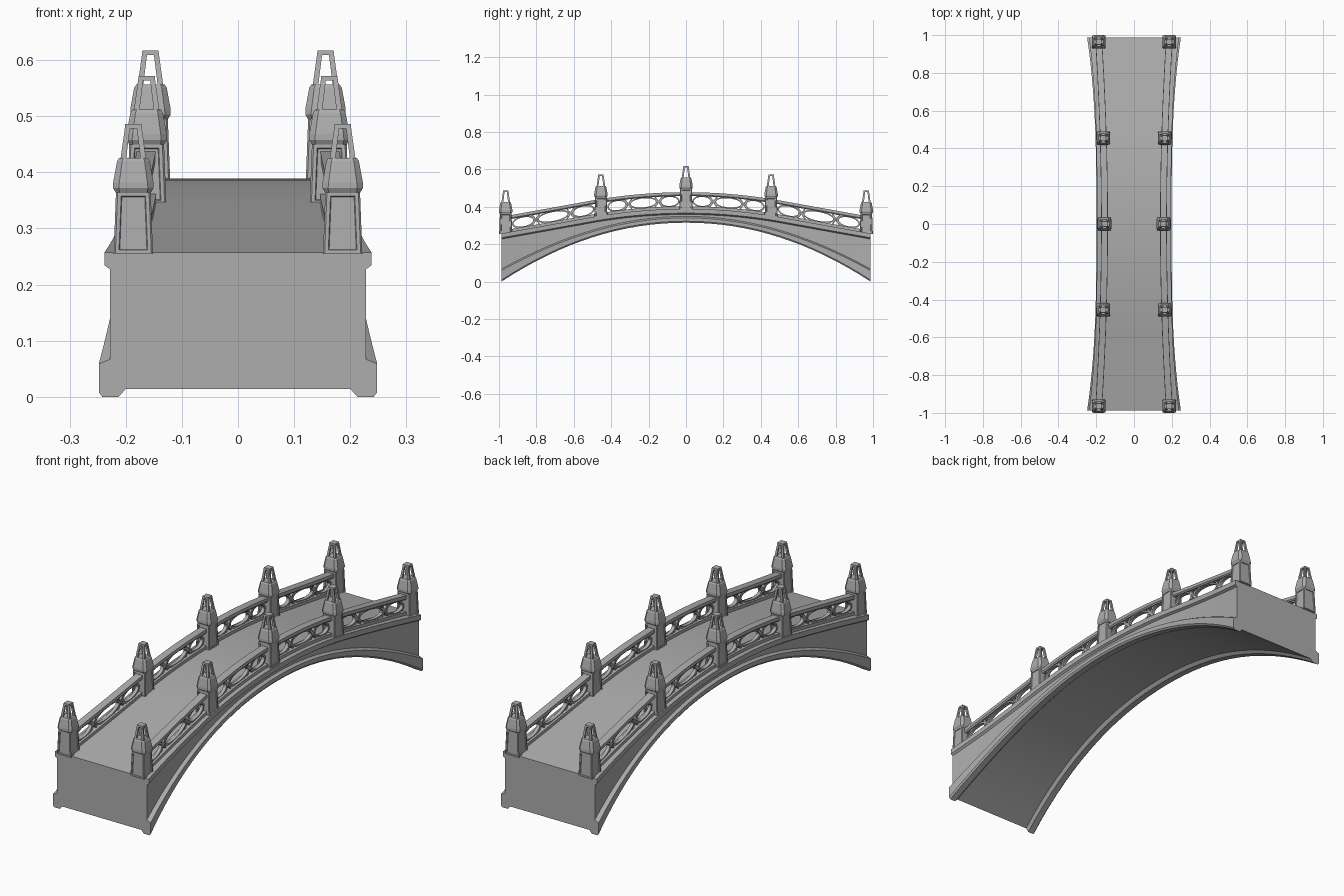
import bpy, bmesh, math

if "Cube" in bpy.data.objects:
    bpy.data.objects.remove(bpy.data.objects["Cube"])

END = 0.987
STATIONS = [END * (i / 16 - 1) for i in range(33)]

stone = bpy.data.materials.new("dark_stone")
stone.diffuse_color = (0.42, 0.42, 0.42, 1)
stone.use_nodes = True
stone.node_tree.nodes["Principled BSDF"].inputs["Base Color"].default_value = stone.diffuse_color

# --- curves that drive the whole bridge ---
def frac(y):
    return abs(y) / END

def deck_z(y):
    y = abs(y)
    return 0.389 - 0.175 * y * y if y < 0.5 else 0.345 - 0.18 * (y - 0.5)

def arch_z(y):
    return 0.315 * (1 - frac(y) ** 2.05)

def rail_x(y):
    return 0.156 + 0.032 * frac(y) ** 2

def make_object(name, bm, mirror=False, smooth=False):
    bmesh.ops.recalc_face_normals(bm, faces=bm.faces[:])
    mesh = bpy.data.meshes.new(name)
    bm.to_mesh(mesh)
    bm.free()
    mesh.materials.append(stone)
    ob = bpy.data.objects.new(name, mesh)
    bpy.context.collection.objects.link(ob)
    if mirror:
        ob.modifiers.new("mirror", 'MIRROR').use_axis = (True, False, False)
    if smooth:
        bpy.ops.object.select_all(action='DESELECT')
        ob.select_set(True)
        bpy.context.view_layer.objects.active = ob
        bpy.ops.object.shade_smooth_by_angle(angle=math.radians(20))
    return ob

def loft(bm, loops, closed=False):
    """Skin a list of equal-length point loops; cap the ends unless closed."""
    rings = [[bm.verts.new(p) for p in loop] for loop in loops]
    n = len(rings[0])
    sides = []
    count = len(rings) if closed else len(rings) - 1
    for i in range(count):
        a, b = rings[i], rings[(i + 1) % len(rings)]
        sides.append([bm.faces.new((a[j], a[(j + 1) % n], b[(j + 1) % n], b[j]))
                      for j in range(n)])
    if not closed:
        bm.faces.new(rings[0][::-1])
        bm.faces.new(rings[-1])
    return sides

# --- arched body with cornice and arch moulding ---
def body_section(y):
    t3 = frac(y) ** 3
    d, a = deck_z(y), arch_z(y)
    cornice = 0.196 + 0.042 * t3
    wall = cornice - 0.010
    mould = 0.199 + 0.049 * t3
    m = 0.030 + 0.033 * frac(y) ** 3
    half = [(cornice, d), (cornice, d - 0.023), (wall, d - 0.030),
            (wall, a + m + 0.004), (mould, a + m - 0.004), (mould, a + 0.008),
            (mould - 0.006, a), (mould - 0.035, a), (mould - 0.048, a + 0.014)]
    pts = half + [(-x, z) for x, z in reversed(half)]
    return [(x, y, z) for x, z in pts]

bm = bmesh.new()
loft(bm, [body_section(y) for y in STATIONS])
make_object("bridge_body", bm, smooth=True)

# --- continuous rails following the deck ---
def rail(name, section):
    bm = bmesh.new()
    ys = [y * 0.965 / END for y in STATIONS]
    loft(bm, [[(rail_x(y) + dx, y, deck_z(y) + dz) for dx, dz in section] for y in ys])
    make_object(name, bm, mirror=True, smooth=True)

rail("bottom_rail", [(-0.018, -0.01), (0.018, -0.01), (0.018, 0.014), (-0.018, 0.014)])
rail("handrail", [(-0.012, 0.068), (0.012, 0.068), (0.017, 0.074),
                  (0.017, 0.089), (-0.017, 0.089), (-0.017, 0.074)])

# --- tracery between the rails: ovals with crossed bars in the gaps ---
def oval(bm, yc, ry, rz=0.032, width=0.008, depth=0.008, mid=0.041, n=24):
    loops = []
    for i in range(n):
        c, s = math.cos(math.tau * i / n), math.sin(math.tau * i / n)
        loop = []
        for r, side in ((0, -1), (0, 1), (width, 1), (width, -1)):
            y = yc + (ry - r) * c
            loop.append((rail_x(y) + side * depth, y, deck_z(y) + mid + (rz - r) * s))
        loops.append(loop)
    loft(bm, loops, closed=True)

def crossed_bars(bm, yc, reach=0.022, depth=0.007, half=0.004):
    for lean in (-1, 1):
        loops = []
        for y, dz in ((yc - lean * reach, 0.010), (yc + lean * reach, 0.072)):
            x, z = rail_x(y), deck_z(y) + dz
            loops.append([(x + sx * depth, y + sy * half, z)
                          for sx, sy in ((-1, -1), (1, -1), (1, 1), (-1, 1))])
        loft(bm, loops)

bm = bmesh.new()
for start, stop in ((0.030, 0.425), (0.485, 0.935)):
    length = stop - start
    for sign in (-1, 1):
        for pos, radius in ((0.145, 0.135), (0.5, 0.19), (0.855, 0.135)):
            oval(bm, sign * (start + pos * length), radius * length)
        for pos in (0.295, 0.705):
            crossed_bars(bm, sign * (start + pos * length))
make_object("railing_tracery", bm, mirror=True, smooth=True)

# --- posts: panelled shaft, chamfered cap, open lantern finial ---
def chamfered(cx, cy, z, h, c):
    k = h - c
    return [(cx + x, cy + y, z) for x, y in
            ((h, -k), (h, k), (k, h), (-k, h), (-h, k), (-h, -k), (-k, -h), (k, -h))]

def square(cx, cy, z, h):
    return [(cx + sx * h, cy + sy * h, z)
            for sx, sy in ((-1, -1), (1, -1), (1, 1), (-1, 1))]

def post(bm, cx, cy, top):
    base = min(top - 0.228, deck_z(abs(cy) + 0.035))
    shaft = loft(bm, [chamfered(cx, cy, base, 0.035, 0.003),
                      chamfered(cx, cy, top - 0.122, 0.031, 0.003)])
    panels = [shaft[0][j] for j in (0, 2, 4, 6)]
    bmesh.ops.recalc_face_normals(bm, faces=bm.faces[:])
    bmesh.ops.inset_individual(bm, faces=panels, thickness=0.009, depth=0)
    bmesh.ops.inset_individual(bm, faces=panels, thickness=0.002, depth=-0.003)
    # cap
    profile = [(-0.124, 0.030, 0.006), (-0.114, 0.036, 0.010), (-0.104, 0.036, 0.011),
               (-0.066, 0.029, 0.009), (-0.060, 0.025, 0.007)]
    loft(bm, [chamfered(cx, cy, top + z, h, c) for z, h, c in profile])
    # lantern legs and top
    for sx in (-1, 1):
        for sy in (-1, 1):
            loft(bm, [square(cx + sx * 0.0180, cy + sy * 0.0180, top - 0.063, 0.0050),
                      square(cx + sx * 0.0105, cy + sy * 0.0105, top - 0.006, 0.0045)])
    loft(bm, [square(cx, cy, top - 0.008, 0.0152), square(cx, cy, top, 0.0145)])

bm = bmesh.new()
for y, top in ((-0.964, 0.486), (-0.455, 0.572), (0, 0.617), (0.455, 0.572), (0.964, 0.486)):
    post(bm, rail_x(y), y, top)
make_object("railing_posts", bm, mirror=True)
